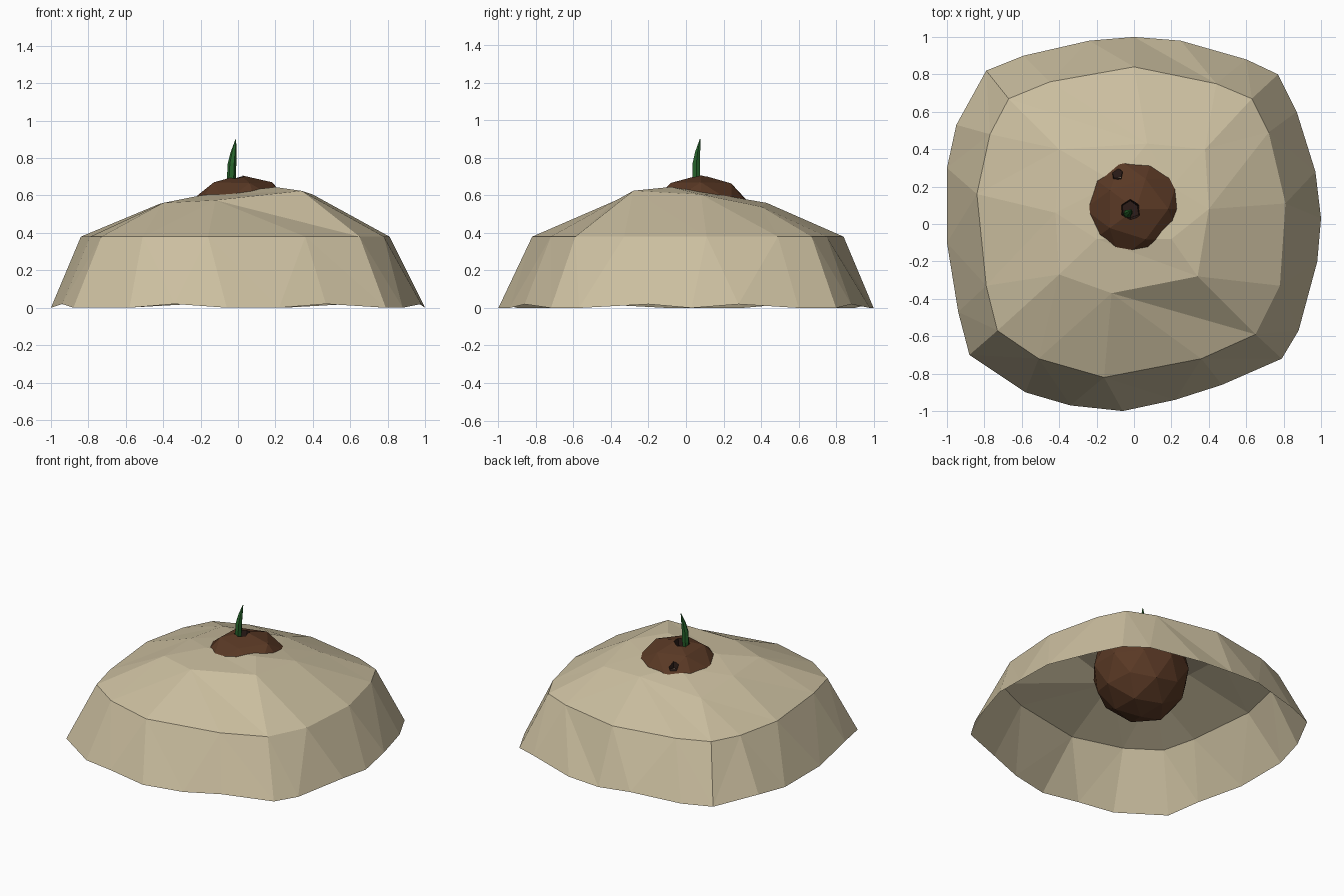
import bpy, bmesh, math, random
from mathutils import Vector

if "Cube" in bpy.data.objects:
    bpy.data.objects.remove(bpy.data.objects["Cube"])

random.seed(4)


def mat(name, rgb):
    m = bpy.data.materials.new(name)
    m.diffuse_color = (*rgb, 1)
    m.use_nodes = True
    m.node_tree.nodes["Principled BSDF"].inputs["Base Color"].default_value = m.diffuse_color
    return m


SAND = mat("sand", (0.60, 0.52, 0.35))
HUSK = mat("husk", (0.10, 0.04, 0.018))
PIT = mat("dark_husk", (0.025, 0.012, 0.009))
LEAF = mat("leaf", (0.02, 0.13, 0.025))


def make(name, bm, material):
    bmesh.ops.recalc_face_normals(bm, faces=bm.faces)
    me = bpy.data.meshes.new(name)
    bm.to_mesh(me)
    bm.free()
    me.materials.append(material)
    ob = bpy.data.objects.new(name, me)
    bpy.context.collection.objects.link(ob)
    return ob


def ang(v):
    return math.atan2(v.co.y, v.co.x) % math.tau


def stitch(bm, a, b):
    """Fill between two closed rings of differing counts, matched by angle."""
    a, b = sorted(a, key=ang), sorted(b, key=ang)
    i = j = 0
    na, nb = len(a), len(b)
    while i < na or j < nb:
        ta = ang(a[(i + 1) % na]) + (math.tau if i + 1 >= na else 0) if i < na else 99
        tb = ang(b[(j + 1) % nb]) + (math.tau if j + 1 >= nb else 0) if j < nb else 99
        if ta <= tb:
            bm.faces.new((a[i % na], a[(i + 1) % na], b[j % nb]))
            i += 1
        else:
            bm.faces.new((a[i % na], b[(j + 1) % nb], b[j % nb]))
            j += 1


# Sand mound: open-bottomed shell of stacked irregular rings
base = [(1, .03), (.97, .28), (.87, .6), (.77, .8), (.6, .88), (.25, .98), (0, 1),
        (-.24, .98), (-.59, .9), (-.79, .82), (-.95, .53), (-1, .3), (-1, -.1),
        (-.94, -.47), (-.88, -.7), (-.58, -.9), (-.34, -.97), (-.06, -1),
        (.22, -.94), (.47, -.86), (.79, -.72), (.88, -.57), (.98, -.2)]
shoulder = [(.81, .11), (.72, .49), (.63, .67), (.44, .75), (0, .84), (-.45, .76),
            (-.67, .67), (-.77, .48), (-.84, .16), (-.79, -.33), (-.73, -.57),
            (-.51, -.72), (-.16, -.82), (.36, -.72), (.65, -.59), (.78, -.33)]
upper = [(.4, .08, .605), (.38, .4, .54), (.07, .43, .56), (-.4, .4, .52),
         (-.42, .06, .555), (-.4, -.27, .56), (-.12, -.37, .575), (.34, -.28, .625)]
crown = [(.2, -.08, .645), (.2, .2, .6), (-.1, .22, .595), (-.2, -.08, .6)]

bm = bmesh.new()
rings = [[bm.verts.new((x, y, 0.02 * (i % 3 == 1))) for i, (x, y) in enumerate(base)],
         [bm.verts.new((x, y, 0.38)) for x, y in shoulder],
         [bm.verts.new(p) for p in upper],
         [bm.verts.new(p) for p in crown]]
for lo, hi in zip(rings, rings[1:]):
    stitch(bm, lo, hi)
bm.faces.new(rings[-1])
make("sand_mound", bm, SAND)

# Nut half buried in the mound
bm = bmesh.new()
bmesh.ops.create_icosphere(bm, subdivisions=2, radius=0.325)
for v in bm.verts:
    v.co *= random.uniform(0.97, 1.02)
    v.co += Vector((0.01, 0.08, 0.39))
nut = make("nut", bm, HUSK)
nut.data.materials.append(PIT)


def cut(name, loc, radius, depth, sides):
    """Carve a dark pit into the nut."""
    b = bmesh.new()
    bmesh.ops.create_cone(b, cap_ends=True, segments=sides, radius1=radius * 0.6,
                          radius2=radius, depth=depth)
    for v in b.verts:
        v.co.xy *= random.uniform(0.85, 1.15)
        v.co += Vector(loc)
    cutter = make(name, b, PIT)
    cutter.hide_render = True
    mod = nut.modifiers.new(name, 'BOOLEAN')
    mod.operation, mod.solver, mod.object = 'DIFFERENCE', 'EXACT', cutter
    mod.material_mode = 'TRANSFER'
    bpy.context.view_layer.objects.active = nut
    bpy.ops.object.modifier_apply(modifier=name)
    bpy.data.objects.remove(cutter)


cut("sprout_hole", (-0.02, 0.075, 0.73), 0.08, 0.16, 6)
cut("shell_chip", (-0.09, 0.27, 0.65), 0.05, 0.12, 5)

# Curved sprout growing from the hole
path = [(-.035, .05, .62, .018), (-.035, .055, .70, .024), (-.032, .055, .77, .023),
        (-.024, .062, .83, .016), (-.012, .075, .90, .002)]
bm = bmesh.new()
loops = [[bm.verts.new((x + r * math.cos(k * math.tau / 6), y + r * math.sin(k * math.tau / 6), z))
          for k in range(6)] for x, y, z, r in path]
for lo, hi in zip(loops, loops[1:]):
    for k in range(6):
        bm.faces.new((lo[k], lo[(k + 1) % 6], hi[(k + 1) % 6], hi[k]))
bm.faces.new(loops[0])
bm.faces.new(loops[-1])
make("sprout", bm, LEAF)
